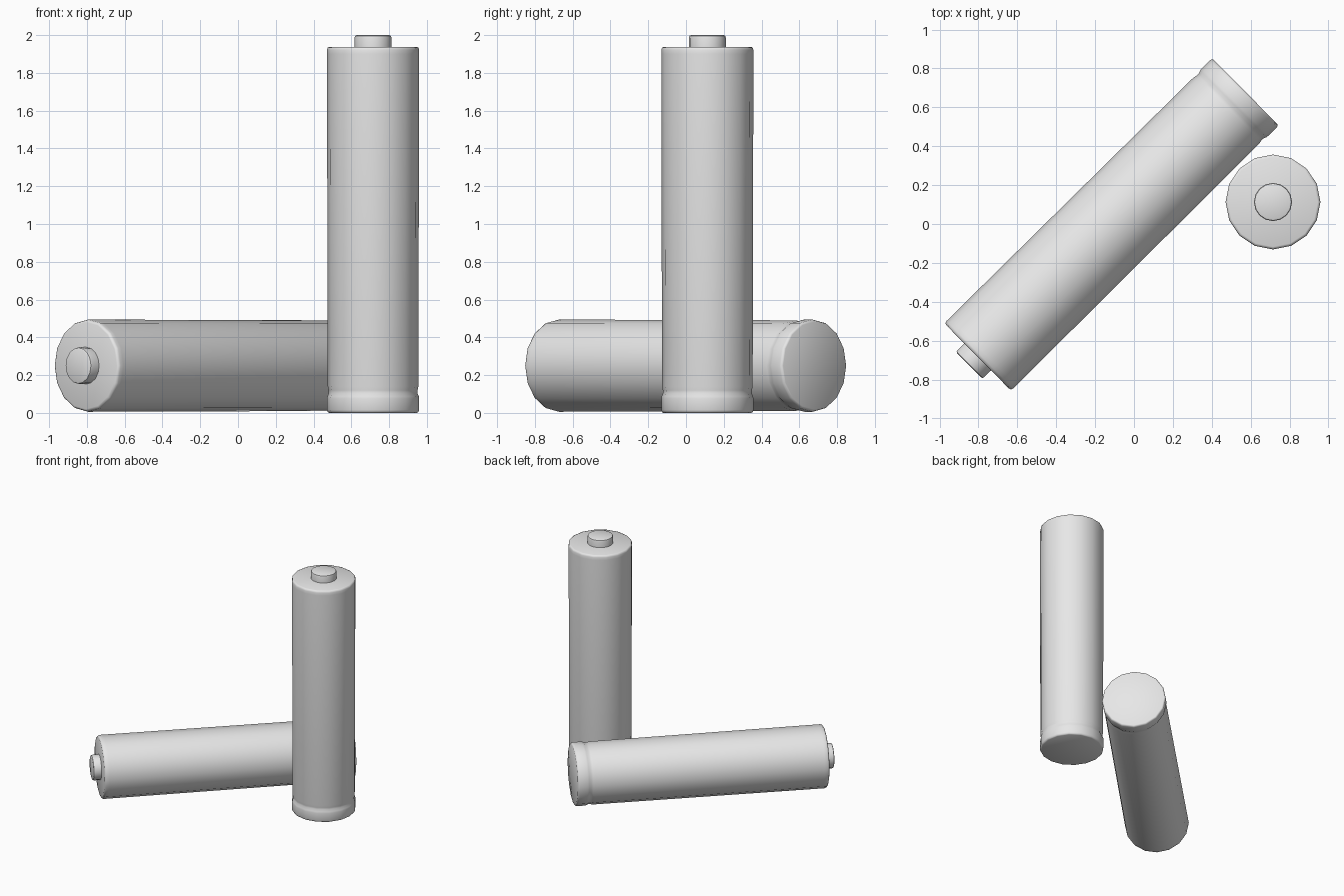
import bpy, bmesh, math
from mathutils import Vector

cube = bpy.data.objects.get("Cube")
if cube:
    bpy.data.objects.remove(cube, do_unlink=True)

SIDES = 16

grey = bpy.data.materials.new("light grey")
grey.use_nodes = True
grey.diffuse_color = (0.8, 0.8, 0.8, 1)
grey.node_tree.nodes["Principled BSDF"].inputs["Base Color"].default_value = (0.8, 0.8, 0.8, 1)


def lathe(name, profile, base, axis):
    """Spin a (radius, height) profile and stand it on base along axis."""
    bm = bmesh.new()
    rings = []
    for r, h in profile:
        rings.append([bm.verts.new((r * math.cos(i * math.tau / SIDES),
                                    r * math.sin(i * math.tau / SIDES), h))
                      for i in range(SIDES)])
    for low, high in zip(rings, rings[1:]):
        for i in range(SIDES):
            j = (i + 1) % SIDES
            bm.faces.new((low[i], low[j], high[j], high[i]))
    bm.faces.new(rings[0][::-1])
    bm.faces.new(rings[-1])
    mesh = bpy.data.meshes.new(name)
    bm.to_mesh(mesh)
    bm.free()
    mesh.materials.append(grey)
    ob = bpy.data.objects.new(name, mesh)
    bpy.context.collection.objects.link(ob)
    ob.location = base
    ob.rotation_euler = Vector(axis).to_track_quat('Z', 'Y').to_euler()
    bpy.ops.object.select_all(action='DESELECT')
    ob.select_set(True)
    bpy.context.view_layer.objects.active = ob
    bpy.ops.object.shade_smooth_by_angle(angle=math.radians(50))
    return ob


# Flat base, rounded rim, shallow groove, long casing and softened shoulder
case_profile = [(0.232, 0), (0.240, 0.004), (0.244, 0.015), (0.244, 0.075),
                (0.242, 0.088), (0.235, 0.105), (0.236, 0.12), (0.240, 0.14),
                (0.244, 1.9), (0.244, 1.922), (0.240, 1.934), (0.230, 1.938)]
# Raised contact on the end
contact_profile = [(0.098, 1.93), (0.098, 1.985), (0.095, 1.996), (0.086, 2.0)]

cells = {
    "standing_cell": ((0.715, 0.113, 0), (0, 0, 1)),
    "lying_cell": ((0.573, 0.68, 0.25), (-0.711, -0.704, 0)),
}
for name, (base, axis) in cells.items():
    lathe(name + "_case", case_profile, base, axis)
    lathe(name + "_contact", contact_profile, base, axis)
